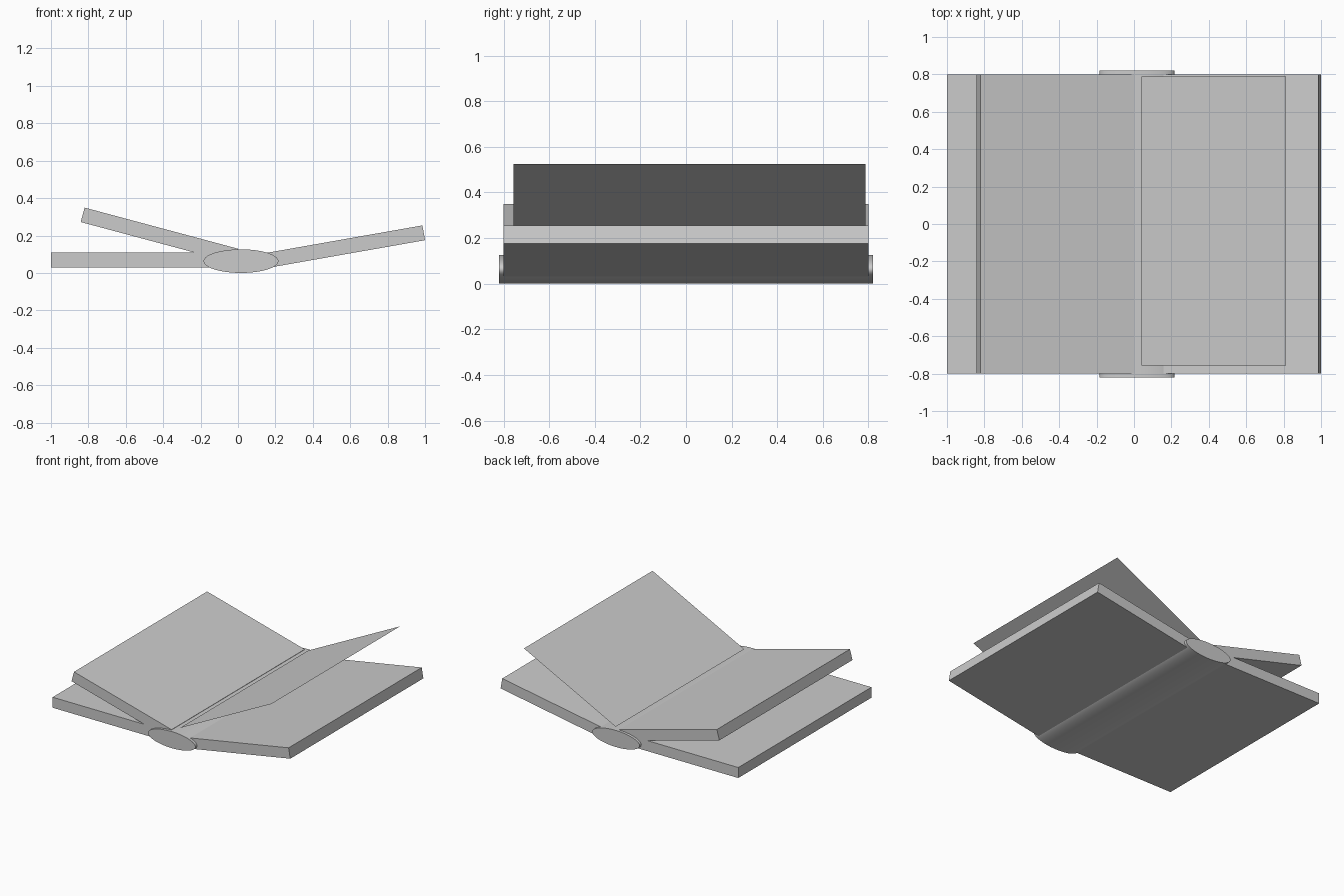
import bpy, bmesh
from math import cos, sin, pi, radians

if "Cube" in bpy.data.objects:
    bpy.data.objects.remove(bpy.data.objects["Cube"])


def make_object(name, bm):
    bmesh.ops.recalc_face_normals(bm, faces=bm.faces)
    mesh = bpy.data.meshes.new(name)
    bm.to_mesh(mesh)
    bm.free()
    obj = bpy.data.objects.new(name, mesh)
    bpy.context.collection.objects.link(obj)
    return obj


def extrude_profile(name, points, half_depth):
    """Closed x-z outline extruded along y, centred on y = 0."""
    bm = bmesh.new()
    face = bm.faces.new([bm.verts.new((x, -half_depth, z)) for x, z in points])
    new = bmesh.ops.extrude_face_region(bm, geom=[face])["geom"]
    # keep the starting face as the front cap
    if not face.is_valid or len(bm.faces) < len(points) + 2:
        bm.faces.new([v for v in bm.verts if v not in new])
    moved = [g for g in new if isinstance(g, bmesh.types.BMVert)]
    bmesh.ops.translate(bm, vec=(0, 2 * half_depth, 0), verts=moved)
    return make_object(name, bm)


def slab(name, tip_bottom, tip_top, direction, length):
    """Board from its outer end, running inwards to the spine."""
    dx, dz = direction[0] * length, direction[1] * length
    inner = [(x + dx, z + dz) for x, z in (tip_top, tip_bottom)]
    return extrude_profile(name, [tip_bottom, tip_top] + inner, 0.8)


# Thick page blocks / covers
a, b = radians(15), radians(10)
slab("left_cover", (-1.0, 0.028), (-1.0, 0.108), (1, 0), 1.0)
slab("left_page_block", (-0.841, 0.272), (-0.82, 0.349), (cos(a), -sin(a)), 0.85)
slab("right_page_block", (1.0, 0.175), (0.986, 0.254), (-cos(b), -sin(b)), 0.995)

# Elliptical spine, slightly longer than the pages
spine = extrude_profile("spine", [(0.016 + 0.2 * cos(2 * pi * i / 64),
                                   0.063 + 0.063 * sin(2 * pi * i / 64))
                                  for i in range(64)], 0.82)
bpy.context.view_layer.objects.active = spine
spine.select_set(True)
bpy.ops.object.shade_smooth_by_angle(angle=radians(35))

# Single loose page, a flat sheet lifting from the spine
bm = bmesh.new()
bm.faces.new([bm.verts.new(p) for p in ((0.04, -0.757, 0.135), (0.812, -0.757, 0.525),
                                        (0.812, 0.788, 0.525), (0.04, 0.788, 0.135))])
make_object("turning_page", bm)
